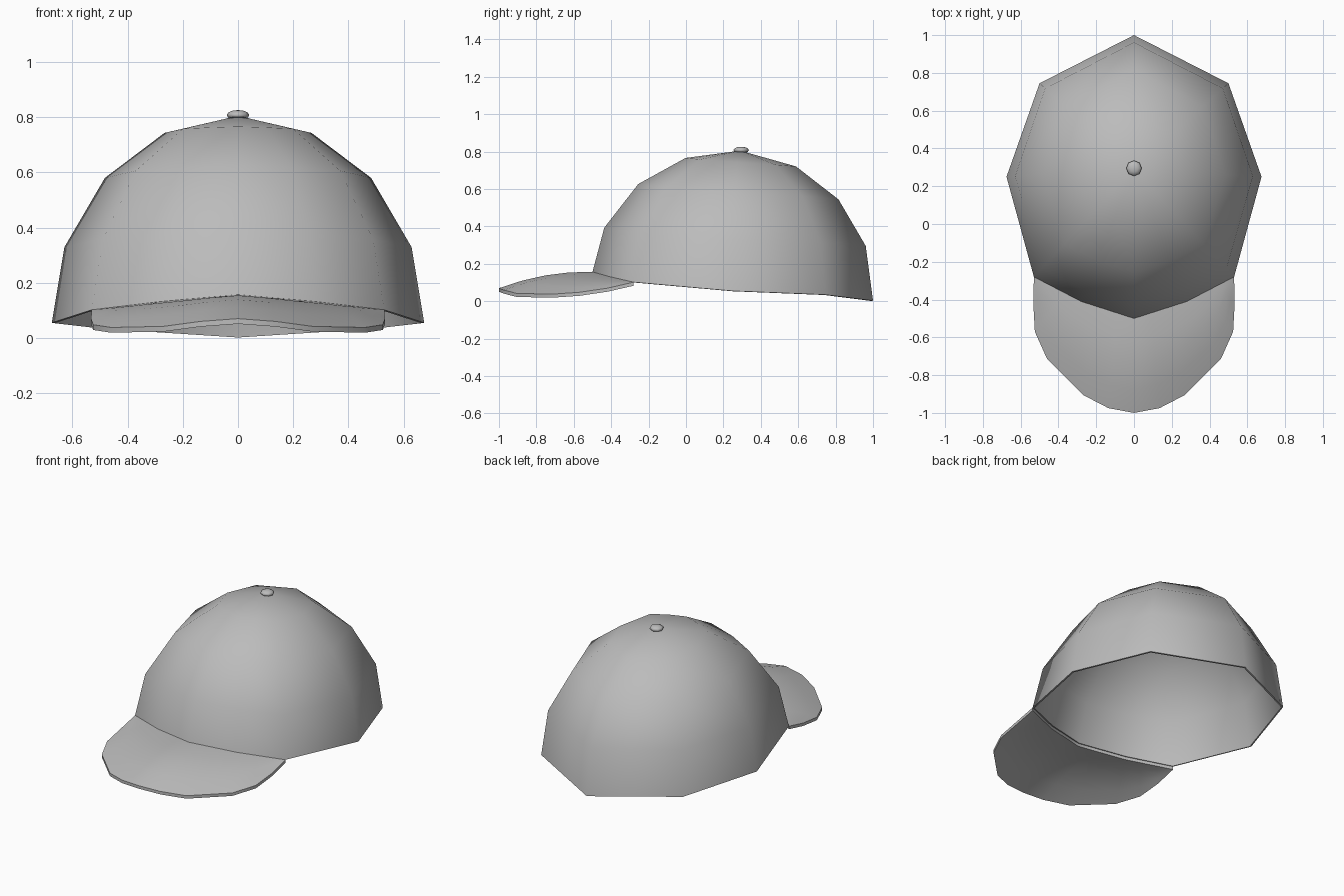
import bpy, bmesh, math
from mathutils import Vector

cube = bpy.data.objects.get("Cube")
if cube:
    bpy.data.objects.remove(cube)

grey = bpy.data.materials.new("grey_cloth")
grey.use_nodes = True
tone = (0.5, 0.5, 0.5, 1)
grey.diffuse_color = tone
grey.node_tree.nodes["Principled BSDF"].inputs["Base Color"].default_value = tone


def finish(name, bm, angle, thickness=0):
    """Turn a bmesh into a smooth shaded object, optionally thickened inwards."""
    bmesh.ops.remove_doubles(bm, verts=bm.verts, dist=0.0005)
    bmesh.ops.recalc_face_normals(bm, faces=bm.faces)
    mesh = bpy.data.meshes.new(name)
    bm.to_mesh(mesh)
    bm.free()
    mesh.materials.append(grey)
    obj = bpy.data.objects.new(name, mesh)
    bpy.context.collection.objects.link(obj)
    bpy.ops.object.select_all(action="DESELECT")
    obj.select_set(True)
    bpy.context.view_layer.objects.active = obj
    if thickness:
        solid = obj.modifiers.new("thickness", "SOLIDIFY")
        solid.thickness = thickness
        solid.offset = -1
        bpy.ops.object.modifier_apply(modifier="thickness")
    bpy.ops.object.shade_smooth_by_angle(angle=math.radians(angle))
    return obj


def loft(bm, rows, closed):
    """Join rows of points with quads."""
    grid = [[bm.verts.new(p) for p in row] for row in rows]
    for a, b in zip(grid, grid[1:]):
        n = len(a)
        for i in range(n if closed else n - 1):
            j = (i + 1) % n
            bm.faces.new((a[i], a[j], b[j], b[i]))
    return grid


def mirrored(half):
    """Complete a half outline whose last point lies on the centre line."""
    return half + [Vector((-p.x, p.y, p.z)) for p in reversed(half[:-1])]


# Crown: faceted dome rising from a sloping rim to an off-centre top
front_rim = [Vector(p) for p in ((0.53, -0.28, 0.102), (0.28, -0.41, 0.132), (0, -0.5, 0.157))]
back_rim = [Vector(p) for p in ((0, 1, 0.003), (0.5, 0.745, 0.035), (0.675, 0.25, 0.055))]
half_rim = back_rim + front_rim
rim = half_rim + [Vector((-p.x, p.y, p.z)) for p in reversed(half_rim[1:-1])]
apex = Vector((0, 0.29, 0.805))

# Each ring: inward scale at front and back, then height share at front and back
rings = ((1, 1, 0, 0), (0.92, 0.945, 0.365, 0.365),
         (0.69, 0.74, 0.725, 0.675), (0.37, 0.42, 0.94, 0.895))
rows = []
for sf, sb, hf, hb in rings:
    row = []
    for p in rim:
        t = (p.y + 0.5) / 1.5
        s, h = sf + (sb - sf) * t, hf + (hb - hf) * t
        q = apex + (p - apex) * s
        q.z = p.z + (apex.z - p.z) * h
        row.append(q)
    rows.append(row)
bm = bmesh.new()
top_ring = loft(bm, rows, True)[-1]
tip = bm.verts.new(apex)
for a, b in zip(top_ring, top_ring[1:] + top_ring[:1]):
    bm.faces.new((a, b, tip))
finish("crown", bm, 62, 0.01)

# Brim: arched sheet between the front of the rim and a rounded outline
half_edge = [Vector(p) for p in (
    (0.53, -0.28, 0.102), (0.533, -0.42, 0.07), (0.525, -0.57, 0.048),
    (0.46, -0.715, 0.038), (0.27, -0.905, 0.042), (0.135, -0.975, 0.06), (0, -1, 0.07))]
half_back = []
for i in range(7):
    k, f = min(i // 3, 1), i / 3 - min(i // 3, 1)
    half_back.append(front_rim[k].lerp(front_rim[k + 1], f))
inner, outer = mirrored(half_back), mirrored(half_edge)
rows = []
for step in range(5):
    t = step / 4
    arch = Vector((0, 0, 0.1 * t * (1 - t)))
    rows.append([a.lerp(b, t) + arch * min(1, (a - b).length * 2)
                 for a, b in zip(inner, outer)])
bm = bmesh.new()
loft(bm, rows, False)
bmesh.ops.remove_doubles(bm, verts=bm.verts, dist=0.0005)
bmesh.ops.recalc_face_normals(bm, faces=bm.faces)
# Keep the top side facing up so that the thickness goes downwards
if sum(f.normal.z for f in bm.faces) < 0:
    bmesh.ops.reverse_faces(bm, faces=bm.faces)
under = bmesh.ops.duplicate(bm, geom=bm.verts[:] + bm.edges[:] + bm.faces[:])["geom"]
lower = [g for g in under if isinstance(g, bmesh.types.BMVert)]
bmesh.ops.translate(bm, verts=lower, vec=(0, 0, -0.019))
bmesh.ops.bridge_loops(bm, edges=[e for e in bm.edges if e.is_boundary])
finish("brim", bm, 45)

# Button on top of the crown
bm = bmesh.new()
bmesh.ops.create_uvsphere(bm, u_segments=8, v_segments=6, radius=1)
for v in bm.verts:
    v.co = Vector((v.co.x * 0.041, v.co.y * 0.041, v.co.z * 0.018)) + Vector((0, 0.295, 0.808))
finish("top_button", bm, 60)
